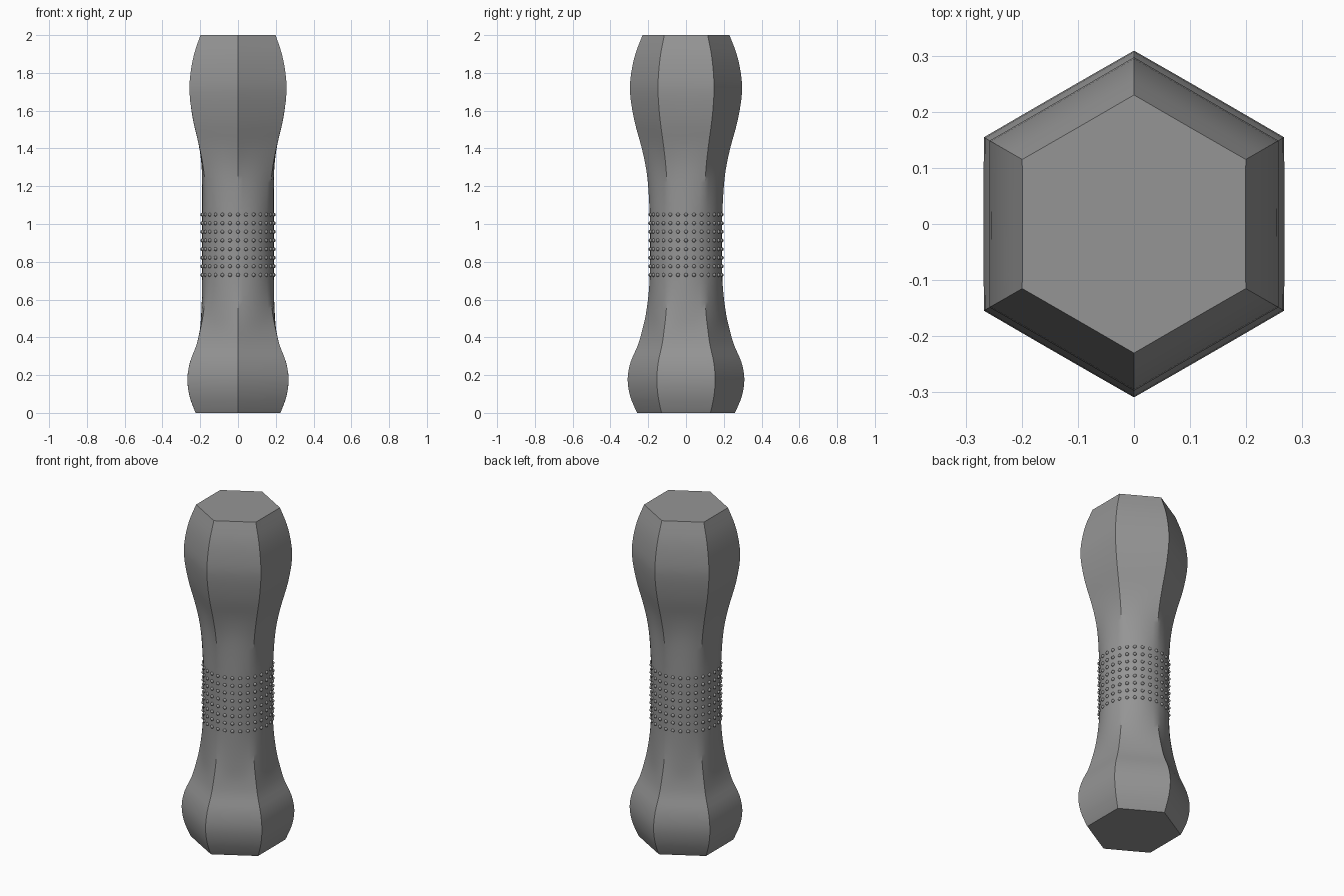
import bpy, bmesh, math
from mathutils import Matrix, Vector

if "Cube" in bpy.data.objects:
    bpy.data.objects.remove(bpy.data.objects["Cube"])

SEG = 48
# (height, flat-side radius, corner radius)
PROFILE = [(0.0, .224, .258), (.01, .229, .264), (.09, .257, .296), (.18, .268, .309),
           (.27, .254, .293), (.36, .220, .254), (.44, .202, .231), (.52, .195, .213),
           (.62, .191, .199), (.72, .190, .192), (.89, .190, .190), (1.05, .190, .192),
           (1.22, .190, .202), (1.32, .194, .216), (1.42, .208, .239), (1.55, .238, .274),
           (1.70, .257, .297), (1.80, .251, .290), (1.90, .232, .268), (2.0, .199, .230)]


def grey(name, v):
    m = bpy.data.materials.new(name)
    m.diffuse_color = (v, v, v, 1)
    m.use_nodes = True
    m.node_tree.nodes["Principled BSDF"].inputs["Base Color"].default_value = m.diffuse_color
    return m


def spline(p0, p1, p2, p3, t):
    # non-uniform cubic through p1 and p2
    h = p2[0] - p1[0]
    out = [p1[0] + h * t]
    for k in (1, 2):
        m1 = (p2[k] - p0[k]) / (p2[0] - p0[0]) * h
        m2 = (p3[k] - p1[k]) / (p3[0] - p1[0]) * h
        out.append((2*t**3 - 3*t**2 + 1) * p1[k] + (t**3 - 2*t**2 + t) * m1
                   + (3*t**2 - 2*t**3) * p2[k] + (t**3 - t**2) * m2)
    return out


def finish(bm, name, mat):
    bmesh.ops.recalc_face_normals(bm, faces=bm.faces)
    me = bpy.data.meshes.new(name)
    bm.to_mesh(me)
    bm.free()
    ob = bpy.data.objects.new(name, me)
    bpy.context.collection.objects.link(ob)
    me.materials.append(mat)
    bpy.ops.object.select_all(action='DESELECT')
    ob.select_set(True)
    bpy.context.view_layer.objects.active = ob
    bpy.ops.object.shade_smooth_by_angle(angle=math.radians(30))
    return ob


rubber = grey("grey", .30)

# Handle body: hexagonal ends blending into a round waist
levels = []
n = len(PROFILE)
for i in range(n - 1):
    pts = [PROFILE[min(max(i + d, 0), n - 1)] for d in (-1, 0, 1, 2)]
    steps = 1 if i == 0 else 3
    levels += [spline(*pts, s / steps) for s in range(steps)]
levels.append(PROFILE[-1])

bm = bmesh.new()
rings = []
for z, flat, corner in levels:
    ring = []
    for s in range(SEG):
        a = math.tau * s / SEG                      # flat side faces +x
        off = (a + math.pi / 6) % (math.pi / 3) - math.pi / 6
        w = (1 / math.cos(off) - 1) / (1 / math.cos(math.pi / 6) - 1)
        r = flat + (corner - flat) * w
        ring.append(bm.verts.new((r * math.cos(a), r * math.sin(a), z)))
    rings.append(ring)
for lo, hi in zip(rings, rings[1:]):
    for s in range(SEG):
        t = (s + 1) % SEG
        bm.faces.new((lo[s], lo[t], hi[t], hi[s]))
bm.faces.new(rings[0][::-1])
bm.faces.new(rings[-1])
finish(bm, "handle_body", rubber)

# Grip studs: rows of small bumps around the waist
bm = bmesh.new()
for row in range(8):
    for col in range(28):
        a = math.tau * col / 28
        pos = Vector((.19 * math.cos(a), .19 * math.sin(a), .73 + row * .0457))
        bmesh.ops.create_icosphere(bm, subdivisions=2, radius=.010,
                                   matrix=Matrix.Translation(pos))
finish(bm, "grip_studs", rubber)
